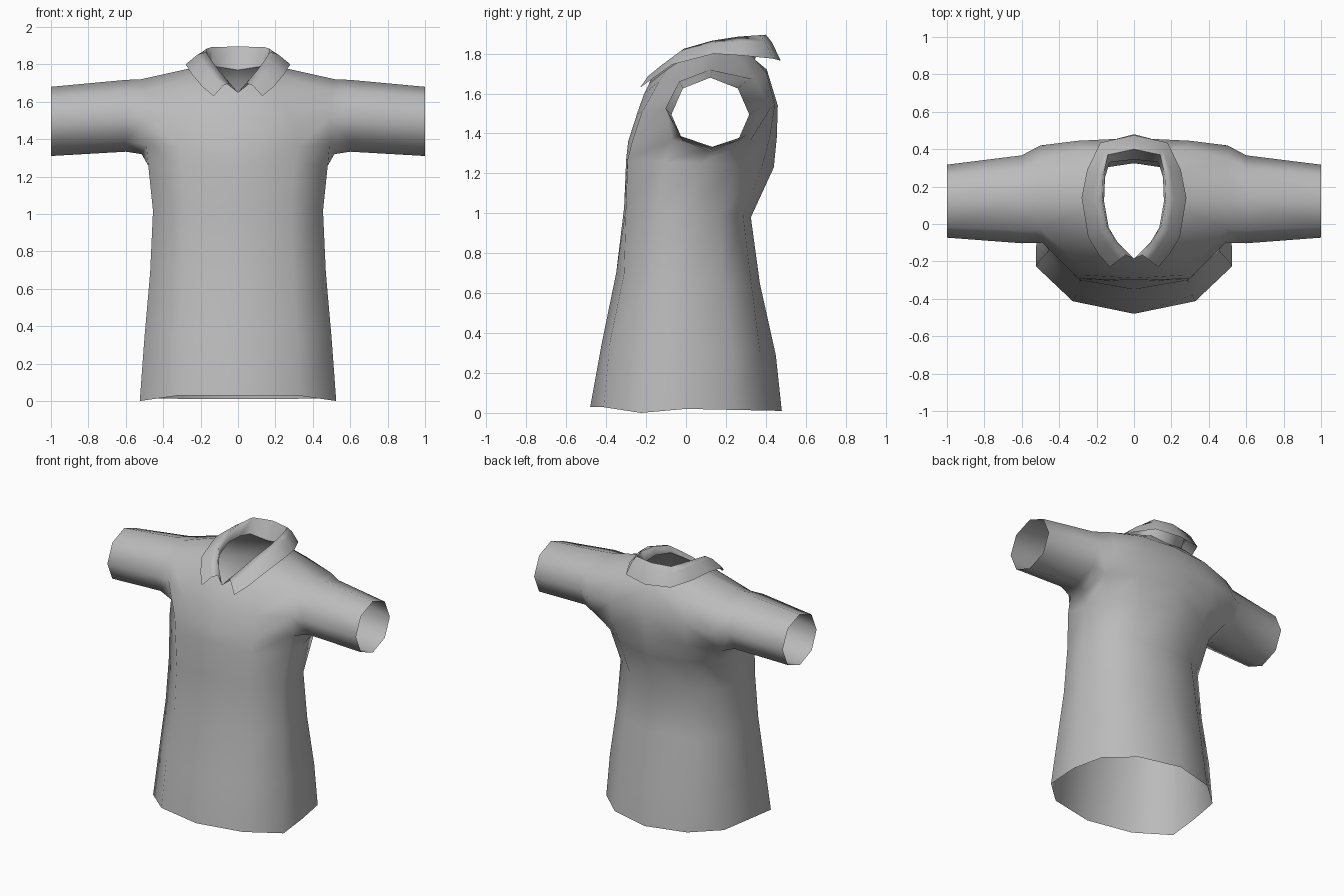
import bpy, bmesh, math
from mathutils import Vector

if "Cube" in bpy.data.objects:
    bpy.data.objects.remove(bpy.data.objects["Cube"])

cloth = bpy.data.materials.new("grey_cloth")
cloth.diffuse_color = (0.5, 0.5, 0.5, 1)
cloth.use_nodes = True
cloth.node_tree.nodes["Principled BSDF"].inputs["Base Color"].default_value = cloth.diffuse_color


def bridge(bm, a, b, skip=()):
    for i in range(len(a) - 1):
        if i not in skip:
            bm.faces.new((a[i], a[i + 1], b[i + 1], b[i]))


def finish(name, bm, angle):
    # right half mirrored across x
    mesh = bpy.data.meshes.new(name)
    bm.to_mesh(mesh)
    bm.free()
    mesh.materials.append(cloth)
    ob = bpy.data.objects.new(name, mesh)
    bpy.context.collection.objects.link(ob)
    bpy.ops.object.select_all(action='DESELECT')
    ob.select_set(True)
    bpy.context.view_layer.objects.active = ob
    m = ob.modifiers.new("mirror", 'MIRROR')
    m.use_clip = True
    m.merge_threshold = 0.002
    bpy.ops.object.modifier_apply(modifier=m.name)
    bpy.ops.object.shade_smooth_by_angle(angle=math.radians(angle))
    return ob


# --- shirt body: half rings running from centre front to centre back
# front z, back z, half width, front y, back y, front and back panel depth fractions
levels = [(.03, .01, .52, -.48, .48, .07, .92), (.36, .29, .495, -.42, .45, .045, .91),
          (.70, .65, .465, -.35, .37, .055, .94), (1.03, .98, .45, -.31, .325, .015, .94),
          (1.27, 1.23, .475, -.30, .44, .01, .92)]
bm = bmesh.new()
rings = []
for k, (zf, zb, w, yf, yb, t1, t5) in enumerate(levels):
    section = [(0, 0), (.63, t1), (1.01, .265), (1, .5), (.91, .75), (.56, t5), (0, 1)]
    ring = [bm.verts.new((w * fx, yf + (yb - yf) * t, zf + (zb - zf) * t))
            for fx, t in section]
    if k == 0:
        ring[2].co.z = 0   # hem dips at the front corners
    rings.append(ring)
chest = [(0, -.29, 1.36), (.32, -.27, 1.36), (.49, -.07, 1.37), (.515, .11, 1.32),
         (.515, .32, 1.36), (.3, .42, 1.38), (0, .455, 1.38)]
upper = [(0, -.245, 1.5), (.29, -.22, 1.51), (.49, -.10, 1.52), None,
         (.50, .42, 1.52), (.3, .445, 1.54), (0, .46, 1.54)]
shoulder = [(0, -.21, 1.6), (.22, -.135, 1.66), (.50, -.03, 1.66), (.52, .12, 1.72),
            (.50, .35, 1.67), (.27, .405, 1.70), (0, .405, 1.72)]
neck = [(0, -.185, 1.65), (.09, -.095, 1.72), (.135, -.02, 1.77), (.16, .12, 1.80),
        (.155, .25, 1.80), (.13, .33, 1.79), (0, .345, 1.77)]
for row in (chest, upper, shoulder, neck):
    rings.append([bm.verts.new(p) if p else None for p in row])
for k in range(len(rings) - 1):
    # leave the armhole open between chest and shoulder
    bridge(bm, rings[k], rings[k + 1], (2, 3) if k in (5, 6) else ())

# --- sleeve: continues the armhole loop outwards
ch, up, sh = rings[5], rings[6], rings[7]
loop = [sh[3], sh[2], up[2], ch[2], ch[3], ch[4], up[4], sh[4], sh[3]]
for x, cy, cz, ry, rz in ((.60, .132, 1.525, .235, .192), (1.0, .122, 1.495, .195, .185)):
    ring = []
    for i in range(8):
        a = i * math.tau / 8
        ring.append(bm.verts.new((x, cy - ry * math.sin(a), cz + rz * math.cos(a))))
    ring.append(ring[0])
    bridge(bm, loop, ring)
    loop = ring
bmesh.ops.recalc_face_normals(bm, faces=bm.faces)
finish("shirt_body", bm, 75)

# --- collar: stand rising from the neck, then folded outwards and down
fold = [(.045, -.165, 1.70), (.10, -.09, 1.765), (.145, -.01, 1.825), (.17, .13, 1.865),
        (.165, .26, 1.885), (.14, .37, 1.893), (0, .40, 1.895)]
edge = [(.13, -.23, 1.63), (.19, -.16, 1.68), (.245, -.07, 1.745), (.28, .14, 1.80),
        (.25, .29, 1.79), (.18, .435, 1.775), (0, .475, 1.765)]
bm = bmesh.new()
base, top, low = ([bm.verts.new(p) for p in row] for row in (neck, fold, edge))
# soft roll just outside the fold
roll = [bm.verts.new(Vector(f).lerp(Vector(e), .4) + Vector((0, 0, .015)))
        for f, e in zip(fold, edge)]
bridge(bm, base, top)
bridge(bm, top, roll)
bridge(bm, roll, low)
bmesh.ops.recalc_face_normals(bm, faces=bm.faces)
outer = [f for f in bm.faces if all(v in roll or v in low for v in f.verts)]
if outer[0].normal.z < 0:
    bmesh.ops.reverse_faces(bm, faces=bm.faces)
finish("collar", bm, 110)
